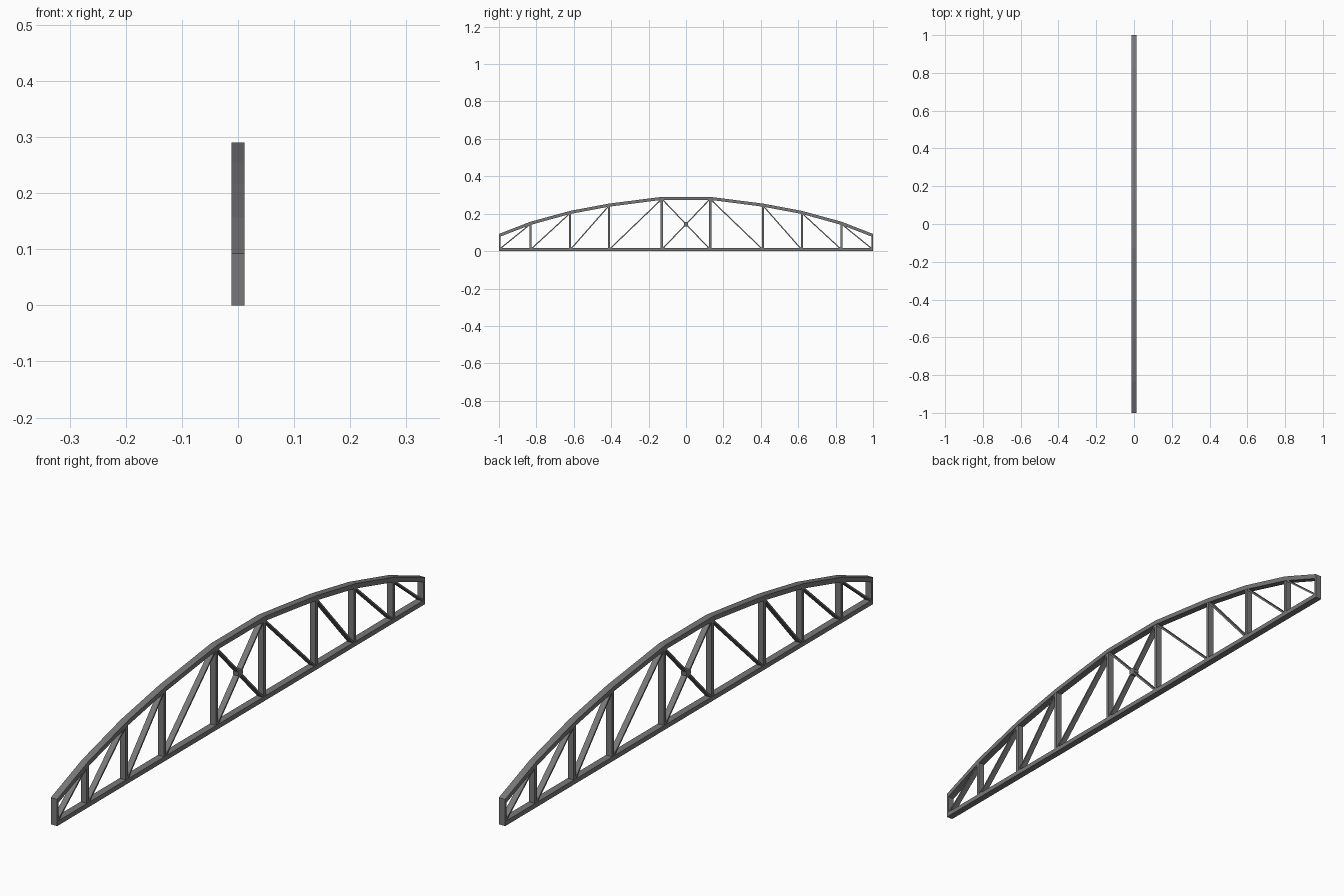
import bpy, bmesh, math
from mathutils import Vector

if "Cube" in bpy.data.objects:
    bpy.data.objects.remove(bpy.data.objects["Cube"])

steel = bpy.data.materials.new("steel_grey")
steel.diffuse_color = (0.19, 0.19, 0.19, 1)
steel.use_nodes = True
steel.node_tree.nodes["Principled BSDF"].inputs["Base Color"].default_value = steel.diffuse_color

CHORD = 0.016     # chord depth
WIDE = 0.024      # truss thickness along x


def prism(name, outline, width):
    """Extrude a (y, z) outline along x, centred on x = 0."""
    bm = bmesh.new()
    a = [bm.verts.new((-width / 2, y, z)) for y, z in outline]
    b = [bm.verts.new((width / 2, y, z)) for y, z in outline]
    n = len(outline)
    bm.faces.new(a)
    bm.faces.new(b[::-1])
    for i in range(n):
        j = (i + 1) % n
        bm.faces.new((a[i], b[i], b[j], a[j]))
    bmesh.ops.recalc_face_normals(bm, faces=bm.faces)
    me = bpy.data.meshes.new(name)
    bm.to_mesh(me)
    bm.free()
    me.materials.append(steel)
    ob = bpy.data.objects.new(name, me)
    bpy.context.collection.objects.link(ob)
    return ob


def bar(name, p, q, depth, width):
    """Straight bar between two (y, z) points."""
    p, q = Vector(p), Vector(q)
    d = (q - p).normalized()
    n = Vector((-d.y, d.x)) * depth / 2
    return prism(name, [p + n, q + n, q - n, p - n], width)


# panel points of the arched top chord, end to centre (outer edge)
half = [(-1.0, 0.092), (-0.832, 0.157), (-0.62, 0.215), (-0.412, 0.254), (-0.13, 0.29)]
top = half + [(-y, z) for y, z in reversed(half)]

# top chord: arched segments of even depth
drop = [CHORD * 1.07] * 2 + [CHORD * 1.03] * 2 + [CHORD]
drop = drop + drop[::-1]
for i in range(len(top) - 1):
    (y0, z0), (y1, z1) = top[i], top[i + 1]
    prism("top_chord", [(y0, z0), (y1, z1), (y1, z1 - drop[i + 1]), (y0, z0 - drop[i])], WIDE)

# bottom chord
prism("bottom_chord", [(-1, 0), (1, 0), (1, CHORD), (-1, CHORD)], WIDE)

for s in (-1, 1):
    # end posts
    bar("end_post", (s * 0.996, 0.002), (s * 0.996, 0.091), 0.008, WIDE)
    # upright posts
    for y, z in half[1:]:
        bar("upright_post", (-s * y, CHORD / 2), (-s * y, z - CHORD / 2), 0.012, 0.022)
    # diagonals rising towards the centre
    for (y0, z0), (y1, z1) in zip(half, half[1:]):
        bar("diagonal", (-s * (y0 + 0.006), 0.013), (-s * (y1 - 0.005), z1 - 0.017), 0.006, 0.02)
    # centre cross brace
    bar("cross_brace", (-s * 0.125, 0.013), (s * 0.125, 0.275), 0.006, 0.02)

# joint where the cross braces meet
prism("brace_joint", [(0.013 * math.cos(math.tau * (i + 0.5) / 8),
                       0.144 + 0.013 * math.sin(math.tau * (i + 0.5) / 8)) for i in range(8)], 0.02)
